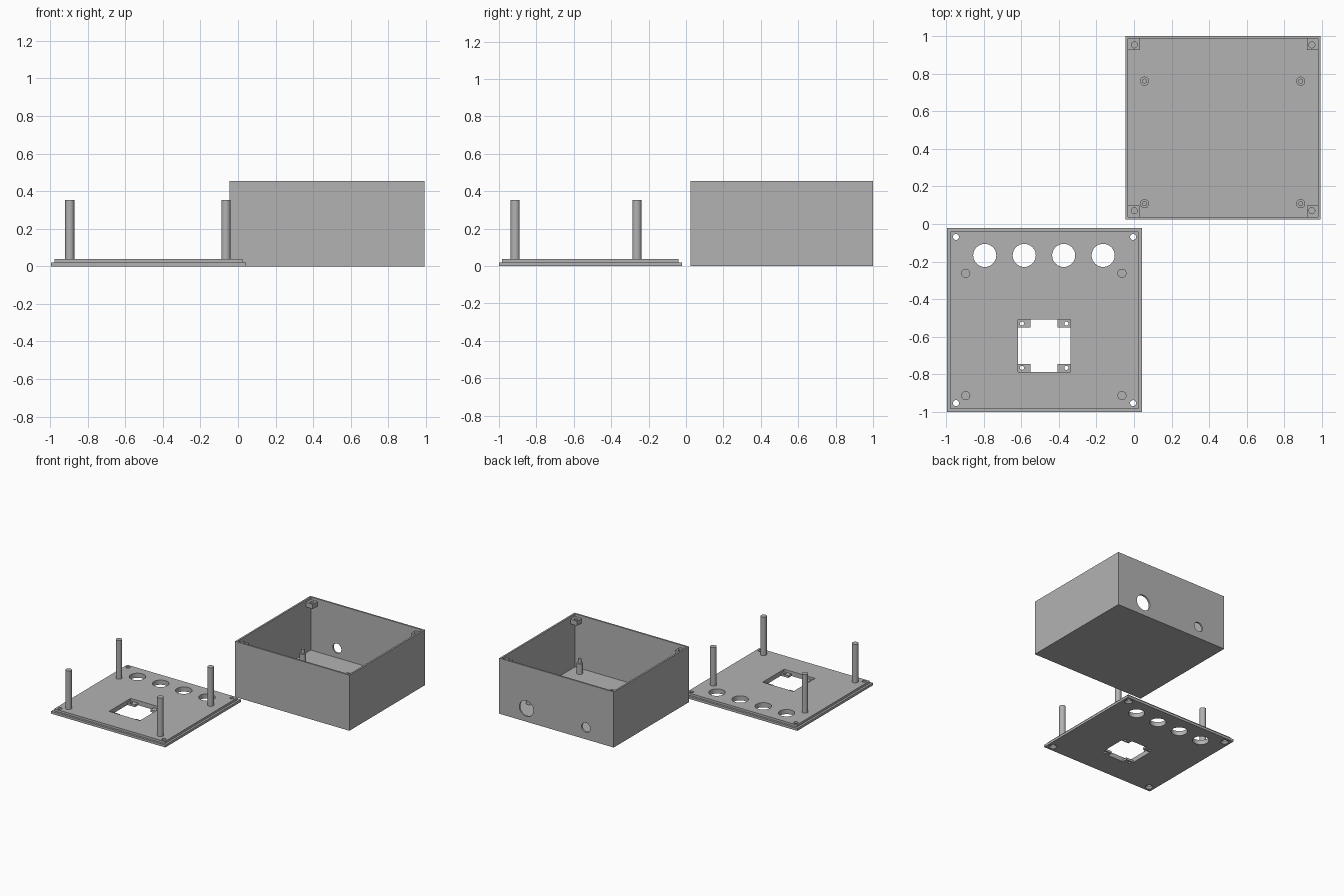
import bpy, bmesh
from mathutils import Matrix, Vector

cube = bpy.data.objects.get("Cube")
if cube:
    bpy.data.objects.remove(cube, do_unlink=True)

grey = bpy.data.materials.new("plain grey")
grey.use_nodes = True
COLOUR = (0.45, 0.45, 0.45, 1)
grey.diffuse_color = COLOUR
grey.node_tree.nodes["Principled BSDF"].inputs["Base Color"].default_value = COLOUR


def finish(name, bm):
    mesh = bpy.data.meshes.new(name)
    bm.to_mesh(mesh)
    bm.free()
    mesh.materials.append(grey)
    obj = bpy.data.objects.new(name, mesh)
    bpy.context.collection.objects.link(obj)
    return obj


def box(name, x, y, z):
    """Block spanning the given (low, high) ranges."""
    bm = bmesh.new()
    bmesh.ops.create_cube(bm, size=1)
    for v in bm.verts:
        v.co = Vector([lo + (c + 0.5) * (hi - lo) for c, (lo, hi) in zip(v.co, (x, y, z))])
    return finish(name, bm)


def rod(name, x, y, z, r, r_top=None, along_y=False):
    """Cylinder or cone; z is its range, or y is when it lies along y."""
    lo, hi = y if along_y else z
    bm = bmesh.new()
    mid = (lo + hi) / 2
    place = Matrix.Translation((x, mid, z) if along_y else (x, y, mid))
    if along_y:
        place = place @ Matrix.Rotation(1.5707963, 4, "X")
    bmesh.ops.create_cone(bm, cap_ends=True, segments=32, radius1=r,
                          radius2=r if r_top is None else r_top, depth=hi - lo, matrix=place)
    return finish(name, bm)


def boolean(target, others, operation):
    """Combine the target with each other object, then discard the others."""
    bpy.context.view_layer.objects.active = target
    for other in others:
        other.hide_render = True
        mod = target.modifiers.new("combine", "BOOLEAN")
        mod.operation, mod.solver, mod.object = operation, "EXACT", other
        bpy.ops.object.modifier_apply(modifier=mod.name)
        bpy.data.objects.remove(other, do_unlink=True)


def smooth(obj):
    bpy.ops.object.select_all(action="DESELECT")
    obj.select_set(True)
    bpy.context.view_layer.objects.active = obj
    bpy.ops.object.shade_smooth_by_angle()


def grid(xs, ys):
    return [(x, y) for x in xs for y in ys]


def inset(span, d):
    return span[0] + d, span[1] - d


# Case: open tray
CX, CY, TOP, WALL, FLOOR = (-0.045, 0.993), (0.024, 1.0), 0.455, 0.014, 0.02
case = box("case", CX, CY, (0, TOP))
IX, IY = inset(CX, WALL), inset(CY, WALL)
boolean(case, [box("cavity", IX, IY, (FLOOR, 1))], "DIFFERENCE")

# Back wall cable holes
boolean(case, [rod("cutter", 0.747, (0.9, 1.1), 0.108, 0.064, along_y=True),
               rod("cutter", 0.207, (0.9, 1.1), 0.097, 0.039, along_y=True)], "DIFFERENCE")
smooth(case)

# Screw tabs tucked into the rim corners
for sx, sy in grid((0, 1), (0, 1)):
    size = 0.06
    x = (IX[0], IX[0] + size) if sx == 0 else (IX[1] - size, IX[1])
    y = (IY[0], IY[0] + size) if sy == 0 else (IY[1] - size, IY[1])
    tab = box("corner_tab", x, y, (0.395, 0.433))
    hx, hy = inset(CX, 0.047)[sx], inset(CY, 0.047)[sy]
    boolean(tab, [rod("cutter", hx, hy, (0.3, 0.5), 0.016)], "DIFFERENCE")
    smooth(tab)

# Board standoffs with locating pins
for x, y in grid((0.056, 0.887), (0.108, 0.76)):
    smooth(rod("standoff", x, y, (FLOOR, 0.105), 0.024))
    smooth(rod("standoff_pin", x, y, (0.105, 0.14), 0.013))

# Lid: plate with a raised inner lip
LX, LY = (-0.994, 0.042), (-1.0, -0.022)
lid = box("lid", LX, LY, (0, 0.02))
boolean(lid, [box("lip", inset(LX, 0.017), inset(LY, 0.017), (0.01, 0.038))], "UNION")

# Square window, leaving small corner tabs at the bottom
WX, WY = (-0.618, -0.338), (-0.787, -0.508)
cutters = [box("cutter", WX, WY, (0.018, 0.1)),
           box("cutter", inset(WX, 0.068), WY, (-0.1, 0.1)),
           box("cutter", WX, inset(WY, 0.042), (-0.1, 0.1))]
cutters += [rod("cutter", x, y, (-0.1, 0.1), 0.011)
            for x, y in grid(inset(WX, 0.022), inset(WY, 0.022))]

# Row of round openings
cutters += [rod("cutter", -0.794 + i * 0.21, -0.167, (-0.1, 0.1), 0.0615) for i in range(4)]

# Countersunk corner screw holes
for x, y in grid(inset(LX, 0.047), inset(LY, 0.047)):
    cutters += [rod("cutter", x, y, (-0.1, 0.1), 0.016),
                rod("cutter", x, y, (-0.004, 0.018), 0.034, 0.014)]
boolean(lid, cutters, "DIFFERENCE")
smooth(lid)

# Tall lid pillars
for x, y in grid((-0.895, -0.064), (-0.913, -0.262)):
    smooth(rod("lid_pillar", x, y, (0.037, 0.353), 0.024))
